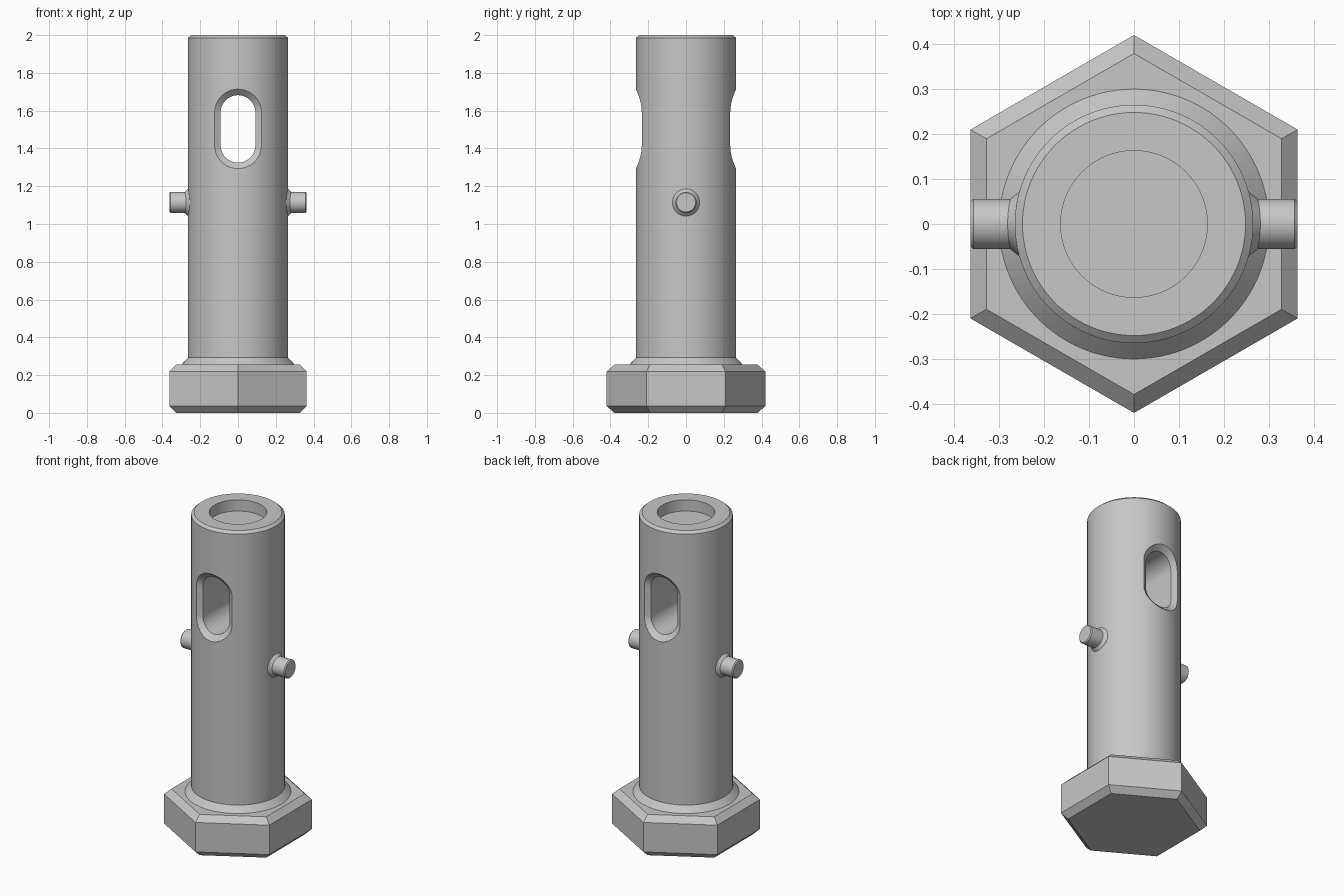
import bpy, bmesh
from math import sin, cos, pi, sqrt

cube = bpy.data.objects.get("Cube")
if cube:
    bpy.data.objects.remove(cube, do_unlink=True)

SHAFT_R = 0.265
SEGMENTS = 96

steel = bpy.data.materials.new("grey steel")
steel.use_nodes = True
grey = (0.57, 0.57, 0.57, 1)
steel.diffuse_color = grey
steel.node_tree.nodes["Principled BSDF"].inputs["Base Color"].default_value = grey


def surface(a):
    """Distance from the axis plane to the shaft wall at sideways offset a."""
    return sqrt(SHAFT_R ** 2 - a ** 2)


def loft(name, rings):
    """Skin a list of equal-length point rings and cap both ends."""
    bm = bmesh.new()
    loops = [[bm.verts.new(p) for p in ring] for ring in rings]
    n = len(loops[0])
    for a, b in zip(loops, loops[1:]):
        for i in range(n):
            j = (i + 1) % n
            bm.faces.new((a[i], a[j], b[j], b[i]))
    bm.faces.new(loops[0])
    bm.faces.new(loops[-1])
    bmesh.ops.recalc_face_normals(bm, faces=bm.faces)
    mesh = bpy.data.meshes.new(name)
    bm.to_mesh(mesh)
    bm.free()
    mesh.materials.append(steel)
    obj = bpy.data.objects.new(name, mesh)
    bpy.context.collection.objects.link(obj)
    return obj


def activate(obj):
    bpy.ops.object.select_all(action="DESELECT")
    obj.select_set(True)
    bpy.context.view_layer.objects.active = obj


def smooth(obj):
    activate(obj)
    bpy.ops.object.shade_smooth_by_angle(angle=0.45)


def circle(r, z, n=SEGMENTS):
    """Horizontal ring with one point on the y axis."""
    return [(r * sin(2 * pi * i / n), r * cos(2 * pi * i / n), z) for i in range(n)]


# Hexagonal head, chamfered top and bottom
head_profile = [(0.379, 0), (0.42, 0.036), (0.42, 0.22), (0.379, 0.255)]
loft("hex_head", [circle(r, z, 6) for r, z in head_profile])

# Shaft with conical collar, chamfered rim and blind hole in the top
shaft_profile = [(0.30, 0.2), (0.30, 0.255), (SHAFT_R, 0.292), (SHAFT_R, 1.25),
                 (SHAFT_R, 1.75), (SHAFT_R, 1.985), (0.248, 2.0),
                 (0.163, 2.0), (0.163, 1.93)]
shaft = loft("shaft", [circle(r, z) for r, z in shaft_profile])


# Slot through the shaft from front to back, with chamfered mouths
def stadium(r, n=24):
    pts = []
    for end in (0, 1):
        for i in range(n + 1):
            a = pi * (end + i / n)
            z = 1.59 if end == 0 else 1.417
            pts.append((r * cos(a), z + r * sin(a)))
    return pts


CHAMFER = 0.032
inner, outer = stadium(0.092), stadium(0.124)
mouth_in = [(x, surface(x) - CHAMFER, z) for x, z in inner]
mouth_edge = [(x, surface(x), z) for x, z in outer]
mouth_out = [tuple(2 * e - i for e, i in zip(p, q))
             for p, q in zip(mouth_edge, mouth_in)]
mouth_end = [(x, 0.4, z) for x, y, z in mouth_out]
front_half = [[(x, -y, z) for x, y, z in ring]
              for ring in (mouth_end, mouth_out, mouth_in)]
cutter = loft("slot_cutter", front_half + [mouth_in, mouth_out, mouth_end])
cutter.hide_render = True
cut = shaft.modifiers.new("slot", "BOOLEAN")
cut.operation = "DIFFERENCE"
cut.solver = "EXACT"
cut.object = cutter
activate(shaft)
bpy.ops.object.modifier_apply(modifier=cut.name)
bpy.data.objects.remove(cutter, do_unlink=True)
smooth(shaft)


# Side pins with a flared foot that follows the shaft wall
def pin_ring(side, r, x=None, lift=0.0, n=48):
    ring = []
    for i in range(n):
        y, z = r * cos(2 * pi * i / n), r * sin(2 * pi * i / n)
        px = x if x is not None else surface(y) + lift
        ring.append((side * px, y, 1.114 + z))
    return ring


for side, label in ((1, "left"), (-1, "right")):
    pin = loft(label + "_pin", [
        pin_ring(side, 0.072, x=0.22),
        pin_ring(side, 0.072),
        pin_ring(side, 0.056, lift=0.016),
        pin_ring(side, 0.056, x=0.357),
        pin_ring(side, 0.050, x=0.363)])
    smooth(pin)
